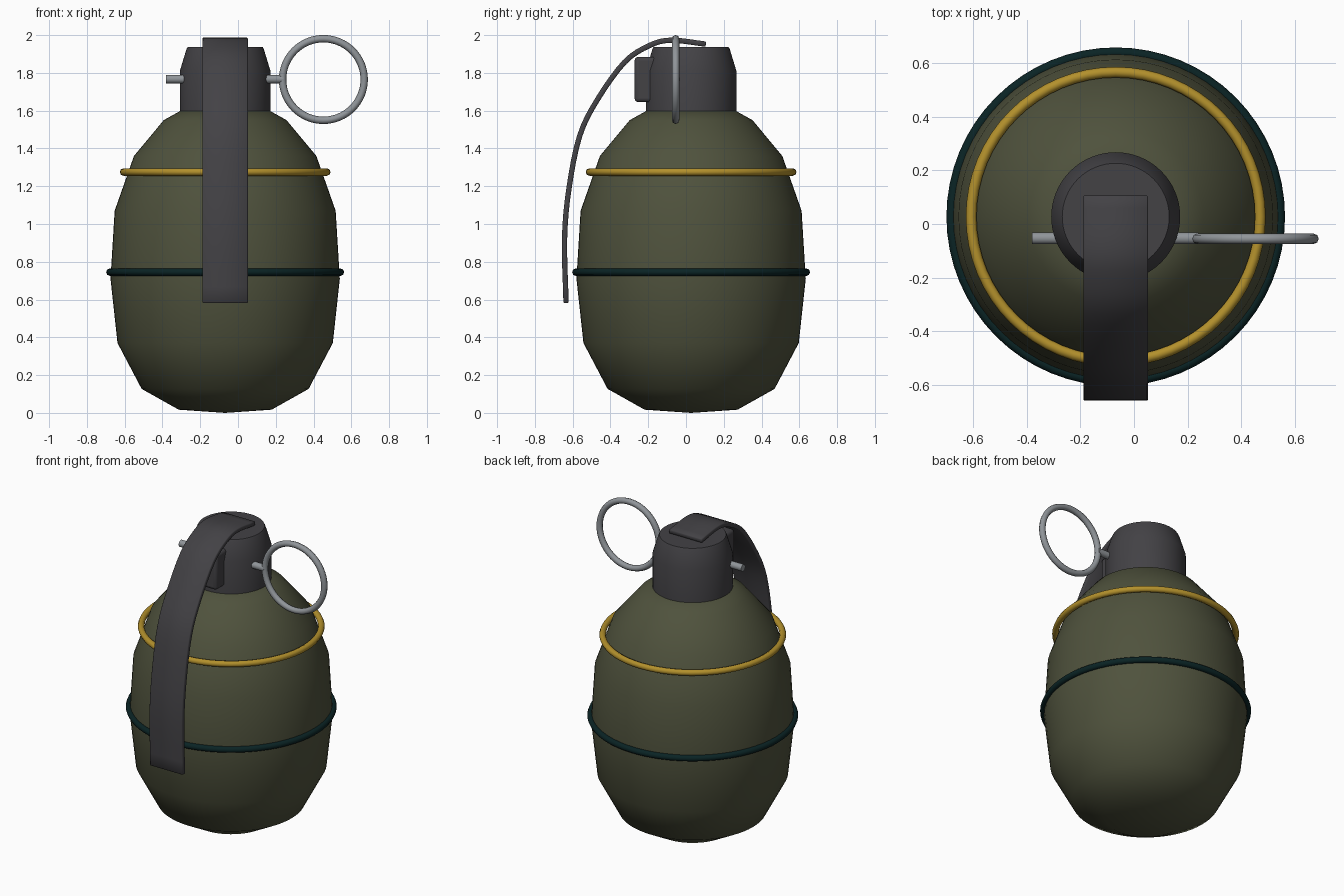
import bpy, bmesh, math
from mathutils import Vector, Matrix

if "Cube" in bpy.data.objects:
    bpy.data.objects.remove(bpy.data.objects["Cube"])

CX, CY = -0.068, 0.027


def material(name, rgb):
    m = bpy.data.materials.new(name)
    m.use_nodes = True
    m.diffuse_color = (*rgb, 1)
    m.node_tree.nodes["Principled BSDF"].inputs["Base Color"].default_value = (*rgb, 1)
    return m


olive = material("olive green", (0.078, 0.084, 0.046))
charcoal = material("charcoal", (0.056, 0.054, 0.060))
yellow = material("mustard yellow", (0.45, 0.28, 0.025))
dark_teal = material("dark teal", (0.003, 0.017, 0.018))
steel = material("steel grey", (0.28, 0.30, 0.32))


def finish(name, bm, mat, angle):
    bmesh.ops.recalc_face_normals(bm, faces=bm.faces[:])
    mesh = bpy.data.meshes.new(name)
    bm.to_mesh(mesh)
    bm.free()
    mesh.materials.append(mat)
    ob = bpy.data.objects.new(name, mesh)
    bpy.context.collection.objects.link(ob)
    bpy.ops.object.select_all(action="DESELECT")
    ob.select_set(True)
    bpy.context.view_layer.objects.active = ob
    bpy.ops.object.shade_smooth_by_angle(angle=math.radians(angle))
    return ob


def lathe(name, profile, mat, angle, closed=False, steps=64):
    """Spin an (r, z) profile around the local z axis."""
    bm = bmesh.new()
    verts = [bm.verts.new((r, 0, z)) for r, z in profile]
    edges = [bm.edges.new(p) for p in zip(verts, verts[1:])]
    if closed:
        edges.append(bm.edges.new((verts[-1], verts[0])))
    bmesh.ops.spin(bm, geom=verts + edges, axis=(0, 0, 1), cent=(0, 0, 0),
                   angle=math.tau, steps=steps, use_duplicate=False)
    bmesh.ops.remove_doubles(bm, verts=bm.verts[:], dist=0.0005)
    ob = finish(name, bm, mat, angle)
    ob.location = (CX, CY, 0)
    return ob


def ring(name, major, minor, mat, sides=8):
    turns = [math.tau * i / sides for i in range(sides)]
    return lathe(name, [(major + minor * math.cos(t), minor * math.sin(t)) for t in turns],
                 mat, 60, closed=True)


# Egg-shaped body with a nearly flat base
lathe("body", [(0, 0), (0.246, 0.017), (0.442, 0.127), (0.570, 0.37), (0.607, 0.71),
               (0.585, 1.07), (0.483, 1.36), (0.325, 1.55), (0.235, 1.60), (0, 1.60)], olive, 60)

# Bands around the body
ring("upper_band", 0.538, 0.02, yellow).location.z = 1.275
ring("middle_band", 0.610, 0.02, dark_teal).location.z = 0.745

# Fuse cap with tapered top
lathe("fuse_cap", [(0, 1.56), (0.24, 1.56), (0.24, 1.81), (0.205, 1.925),
                   (0.199, 1.936), (0, 1.936)], charcoal, 40)

# Lever mount on the front of the cap
bm = bmesh.new()
bmesh.ops.create_cube(bm, size=1, matrix=Matrix.Translation((CX, -0.18, 1.765))
                      @ Matrix.Diagonal((0.2, 0.184, 0.24, 1)))
mount = finish("lever_mount", bm, charcoal, 40)
bevel = mount.modifiers.new("Bevel", "BEVEL")
bevel.width, bevel.segments = 0.02, 3


# Curved safety lever: smooth path extruded across x
def smooth_path(points, n=4):
    pts = [Vector(p) for p in points]
    pts = [2 * pts[0] - pts[1]] + pts + [2 * pts[-1] - pts[-2]]
    out = []
    for a, b, c, d in zip(pts, pts[1:], pts[2:], pts[3:]):
        for i in range(n):
            t = i / n
            out.append(0.5 * (2 * b + (c - a) * t + (2 * a - 5 * b + 4 * c - d) * t * t
                              + (3 * b - a - 3 * c + d) * t ** 3))
    return out + [pts[-2]]


path = smooth_path([(-0.635, 0.582), (-0.643, 0.92), (-0.62, 1.185), (-0.563, 1.466),
                    (-0.468, 1.66), (-0.325, 1.857), (-0.193, 1.945), (-0.077, 1.973),
                    (0.105, 1.952)])
bm = bmesh.new()
rows = [[bm.verts.new((CX + s * 0.12, y, z)) for s in (-1, 1)] for y, z in path]
for (a, b), (c, d) in zip(rows, rows[1:]):
    bm.faces.new((a, b, d, c))
lever = finish("safety_lever", bm, charcoal, 40)
solid = lever.modifiers.new("Solidify", "SOLIDIFY")
solid.thickness, solid.offset = 0.028, 0
edge = lever.modifiers.new("Bevel", "BEVEL")
edge.width, edge.segments = 0.004, 1

# Pin through the cap and its pull ring
bm = bmesh.new()
bmesh.ops.create_cone(bm, cap_ends=True, segments=24, radius1=0.022, radius2=0.022, depth=0.62,
                      matrix=Matrix.Translation((-0.07, -0.053, 1.767))
                      @ Matrix.Rotation(math.pi / 2, 4, "Y"))
finish("safety_pin", bm, steel, 40)
pull = ring("pull_ring", 0.216, 0.0195, steel)
pull.location = (0.452, -0.055, 1.765)
pull.rotation_euler.x = math.pi / 2
